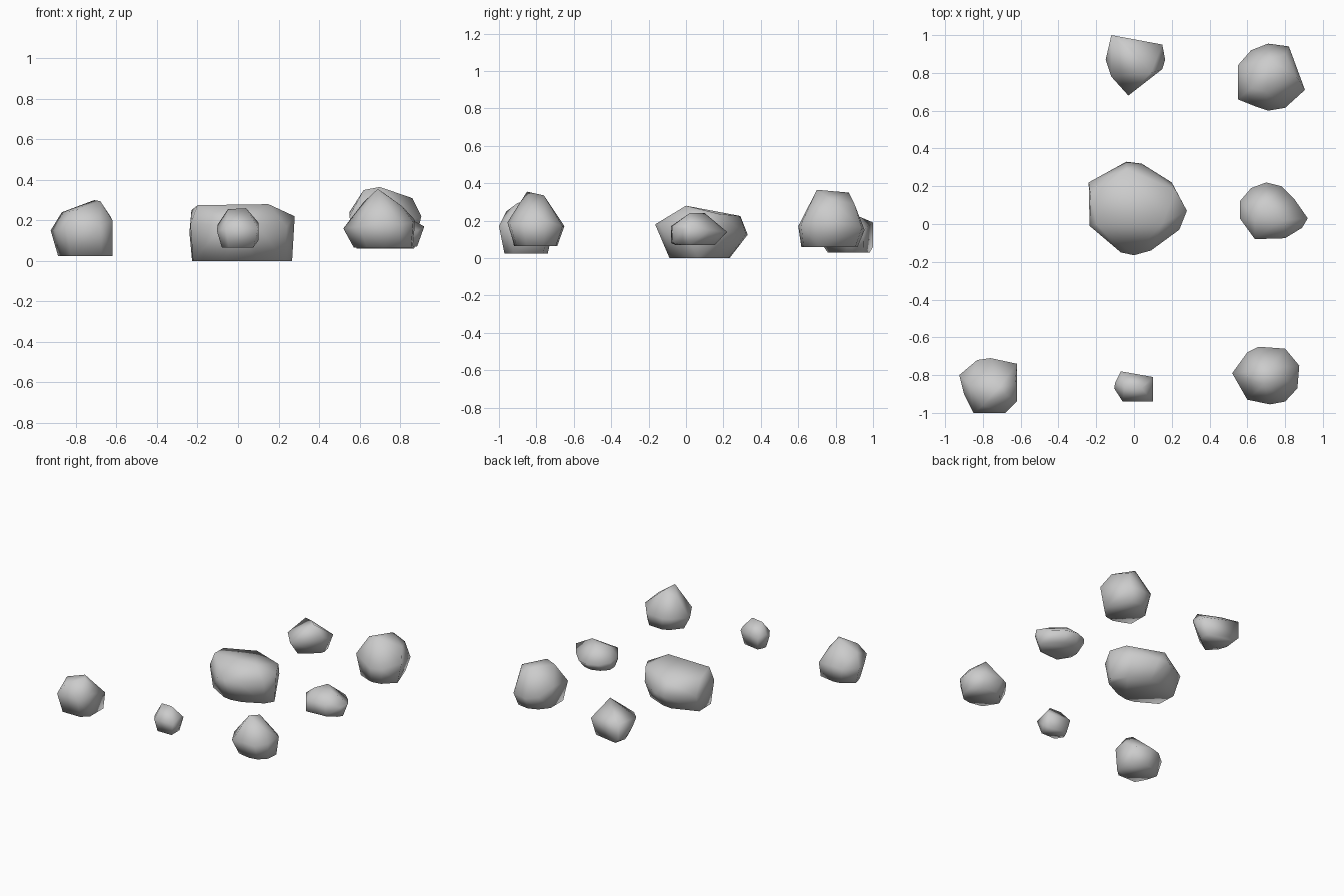
import bpy, bmesh


def rock(name, rim, crown, base_z, base_scale, base_shift=(0, 0)):
    """Faceted stone: hull of a widest rim, a flat shrunken base and a few crown points."""
    cx = (min(p[0] for p in rim) + max(p[0] for p in rim)) / 2
    cy = (min(p[1] for p in rim) + max(p[1] for p in rim)) / 2
    base = [(cx + (x - cx) * base_scale[0] + base_shift[0],
             cy + (y - cy) * base_scale[1] + base_shift[1], base_z) for x, y, z in rim]
    bm = bmesh.new()
    for p in rim + crown + base:
        bm.verts.new(p)
    hull = bmesh.ops.convex_hull(bm, input=bm.verts[:])
    junk = {g for g in hull["geom_interior"] + hull["geom_unused"]
            if isinstance(g, bmesh.types.BMVert)}
    bmesh.ops.delete(bm, geom=list(junk), context='VERTS')
    bmesh.ops.dissolve_limit(bm, angle_limit=0.03, verts=bm.verts[:], edges=bm.edges[:])
    bmesh.ops.recalc_face_normals(bm, faces=bm.faces[:])
    for f in bm.faces:
        f.smooth = True
    mesh = bpy.data.meshes.new(name)
    bm.to_mesh(mesh)
    bm.free()
    bpy.context.collection.objects.link(bpy.data.objects.new(name, mesh))


# Large centre boulder
rock("centre_boulder",
     [(-.24, .22, .14), (-.04, .33, .125), (.04, .32, .13), (.2, .22, .14), (.28, .07, .22),
      (.24, -.03, .17), (.09, -.14, .18), (0, -.165, .18), (-.07, -.15, .18), (-.235, -.01, .18)],
     [(-.2, .0, .275), (.15, 0, .28), (.22, .18, .235), (-.04, .29, .225), (-.23, .15, .25)],
     0, (.95, .65), (0, -.01))

# Back stone, wedge shaped
rock("back_rock",
     [(-.12, 1, .19), (.15, .95, .15), (.165, .87, .15), (.15, .82, .18),
      (-.03, .68, .14), (-.12, .78, .16), (-.15, .87, .13)],
     [(.09, .8, .265), (-.02, .93, .22), (-.12, 1, .06)],
     .03, (.7, .7), (0, .03))

# Right stone, pointed outward
rock("right_rock",
     [(.56, .03, .16), (.56, .12, .15), (.62, .19, .14), (.7, .22, .14), (.78, .2, .14),
      (.85, .13, .15), (.92, .03, .17), (.89, -.02, .15), (.8, -.075, .17), (.64, -.08, .17)],
     [(.64, .02, .225), (.7, .1, .24), (.79, .02, .24), (.64, -.08, .08), (.8, -.07, .08)],
     .07, (.8, .7), (0, -.02))

# Back right stone
rock("back_right_rock",
     [(.55, .66, .22), (.55, .84, .24), (.62, .92, .17), (.71, .955, .15), (.82, .94, .16),
      (.905, .71, .22), (.8, .615, .18), (.71, .6, .17), (.65, .62, .18)],
     [(.62, .72, .35), (.7, .7, .365), (.72, .87, .35), (.86, .78, .31), (.8, .9, .29)],
     .06, (.8, .85), (0, -.01))

# Front right stone with a peak
rock("front_right_rock",
     [(.52, -.79, .16), (.6, -.68, .17), (.66, -.65, .17), (.8, -.66, .17), (.875, -.75, .2),
      (.865, -.87, .19), (.8, -.94, .18), (.72, -.955, .19), (.6, -.93, .17)],
     [(.69, -.85, .355), (.72, -.76, .335), (.62, -.78, .29), (.81, -.83, .27)],
     .065, (.82, .75), (.02, 0))

# Front left stone
rock("front_left_rock",
     [(-.925, -.8, .15), (-.83, -.72, .15), (-.76, -.71, .16), (-.62, -.74, .14),
      (-.62, -.94, .2), (-.68, -1, .17), (-.85, -1, .17), (-.9, -.9, .15)],
     [(-.87, -.85, .24), (-.71, -.86, .3), (-.68, -.9, .295), (-.63, -.85, .22), (-.8, -.96, .25)],
     .025, (.88, .8), (.018, 0))

# Small front stone
rock("front_pebble",
     [(-.105, -.87, .15), (-.1, -.84, .18), (-.07, -.78, .16), (.1, -.81, .17),
      (.1, -.94, .16), (-.06, -.94, .16)],
     [(-.05, -.86, .255), (.04, -.87, .26), (.1, -.84, .19), (.1, -.87, .1)],
     .065, (.75, .75))
